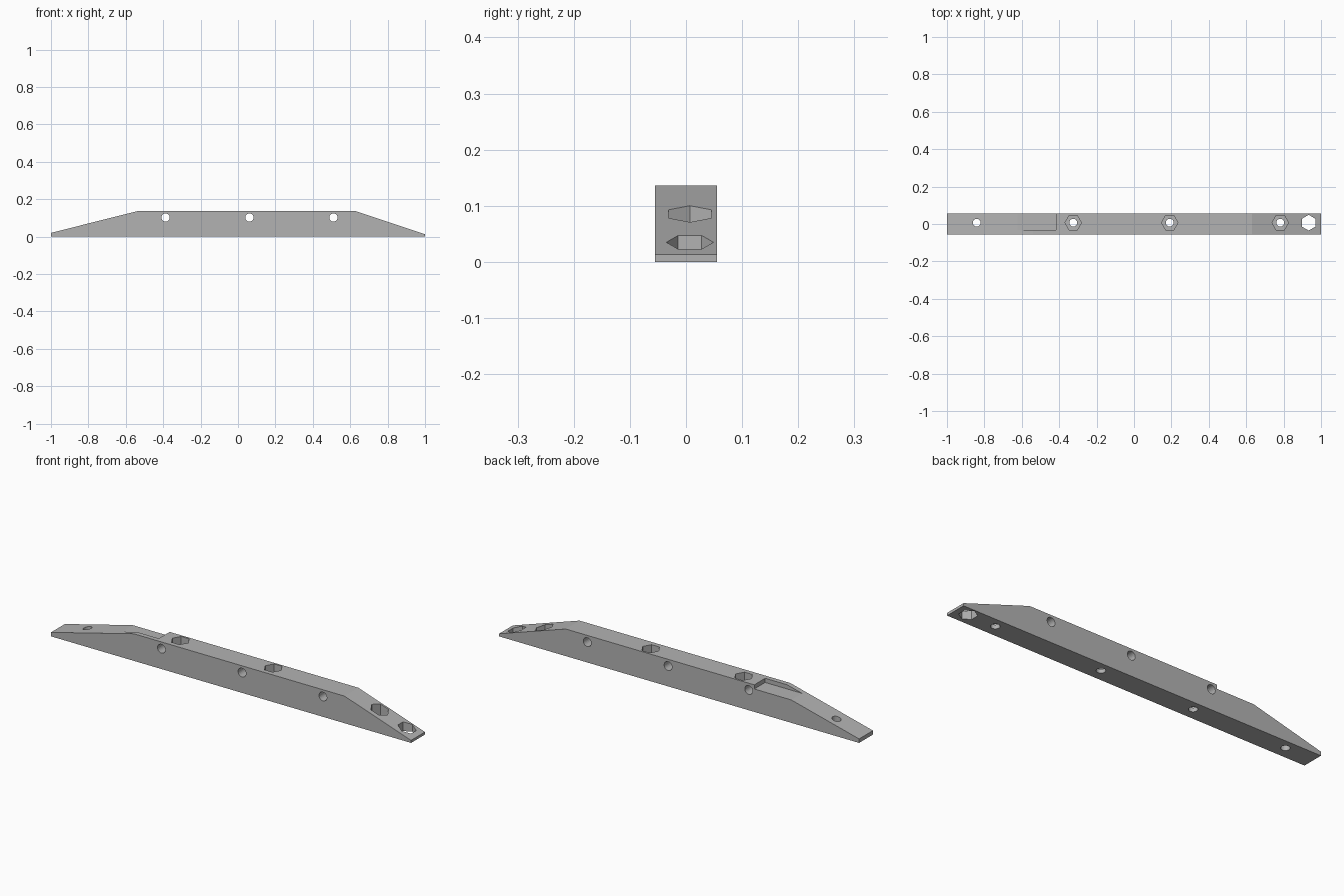
import bpy
import bmesh
import math
from mathutils import Matrix

cube = bpy.data.objects.get("Cube")
if cube:
    bpy.data.objects.remove(cube, do_unlink=True)

grey = bpy.data.materials.new("plain grey")
grey.use_nodes = True
colour = (0.45, 0.45, 0.45, 1)
grey.diffuse_color = colour
grey.node_tree.nodes["Principled BSDF"].inputs["Base Color"].default_value = colour

HALF = 0.055      # half the bar's thickness
TOP = 0.136       # height of the flat top
HOLE_Y = 0.007    # bolt holes sit a little behind the middle


def add_object(name, bm):
    bmesh.ops.recalc_face_normals(bm, faces=bm.faces)
    mesh = bpy.data.meshes.new(name)
    bm.to_mesh(mesh)
    bm.free()
    mesh.materials.append(grey)
    obj = bpy.data.objects.new(name, mesh)
    bpy.context.collection.objects.link(obj)
    return obj


def cut(target, bm):
    """Subtract a shape from the target, then discard the shape."""
    cutter = add_object("cutter", bm)
    cutter.hide_render = True
    mod = target.modifiers.new("cut", "BOOLEAN")
    mod.operation = "DIFFERENCE"
    mod.solver = "EXACT"
    mod.object = cutter
    bpy.context.view_layer.objects.active = target
    bpy.ops.object.modifier_apply(modifier=mod.name)
    bpy.data.objects.remove(cutter, do_unlink=True)


def prism(sides, radius, x, low, high, turn=0, sideways=False):
    """Upright prism between two heights, or one lying across the bar."""
    bm = bmesh.new()
    bmesh.ops.create_cone(bm, cap_ends=True, segments=sides, radius1=radius,
                          radius2=radius, depth=high - low)
    if sideways:
        place = Matrix.Translation((x, 0, 0.102)) @ Matrix.Rotation(math.pi / 2, 4, "X")
    else:
        place = (Matrix.Translation((x, HOLE_Y, (low + high) / 2))
                 @ Matrix.Rotation(turn, 4, "Z"))
    bm.transform(place)
    return bm


def box(x0, x1, y0, y1, z0, z1):
    bm = bmesh.new()
    bmesh.ops.create_cube(bm, size=1)
    size = Matrix.Diagonal((x1 - x0, y1 - y0, z1 - z0, 1))
    bm.transform(Matrix.Translation(((x0 + x1) / 2, (y0 + y1) / 2, (z0 + z1) / 2)) @ size)
    return bm


# Bar with two tapered ends
profile = [(-1, 0), (1, 0), (1, 0.013), (0.63, TOP), (-0.54, TOP), (-1, 0.02)]
bm = bmesh.new()
side = bm.faces.new([bm.verts.new((x, -HALF, z)) for x, z in profile])
extruded = bmesh.ops.extrude_face_region(bm, geom=[side])["geom"]
bmesh.ops.translate(bm, vec=(0, 2 * HALF, 0),
                    verts=[v for v in extruded if isinstance(v, bmesh.types.BMVert)])
bar = add_object("tapered_bar", bm)

# Shallow notch, open to the back and the right-hand slope
cut(bar, box(-0.75, -0.418, -0.031, 0.1, TOP - 0.021, 0.2))

# Hexagonal nut pockets, each with a round bolt hole below
for x in (-0.841, -0.325, 0.191, 0.782):
    cut(bar, prism(6, 0.044, x, 0.02, 0.2, math.pi / 2))
    cut(bar, prism(24, 0.021, x, -0.1, 0.2))

# Hexagonal holes right through both tips
cut(bar, prism(6, 0.044, -0.942, -0.1, 0.2, math.pi / 2))
cut(bar, prism(6, 0.042, 0.934, -0.1, 0.2))

# Round holes from front to back
for x in (-0.387, 0.061, 0.51):
    cut(bar, prism(24, 0.022, x, -0.1, 0.1, sideways=True))
